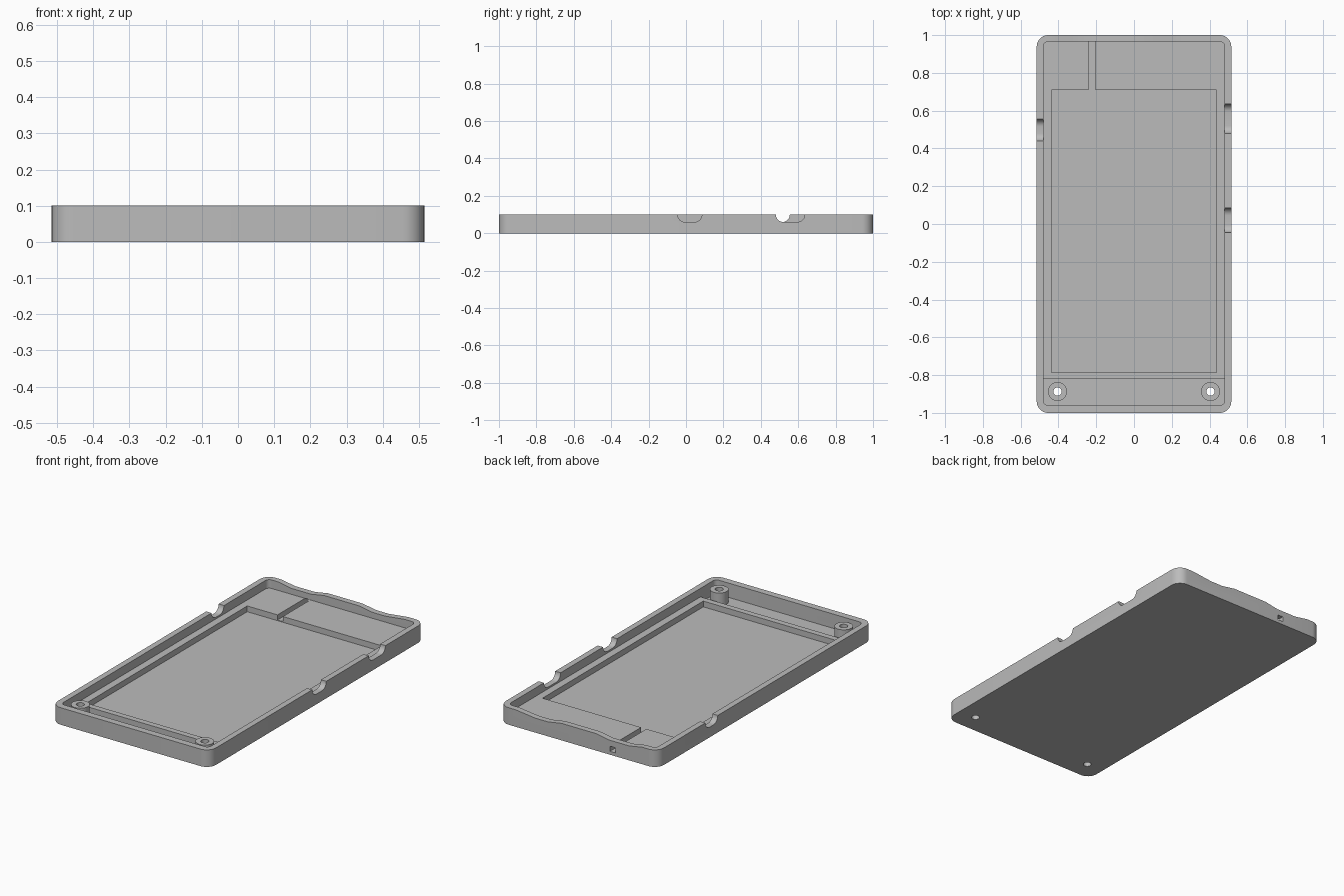
import bpy, bmesh
from math import pi, cos, sin
from mathutils import Vector

if "Cube" in bpy.data.objects:
    bpy.data.objects.remove(bpy.data.objects["Cube"])

grey = bpy.data.materials.new("plain grey")
grey.use_nodes = True
COLOUR = (0.5, 0.5, 0.5, 1)
grey.diffuse_color = COLOUR
grey.node_tree.nodes["Principled BSDF"].inputs["Base Color"].default_value = COLOUR


def prism(name, points, direction):
    """Extrude a closed outline of 3D points along a direction."""
    bm = bmesh.new()
    face = bm.faces.new([bm.verts.new(p) for p in points])
    top = bmesh.ops.extrude_face_region(bm, geom=[face])["geom"]
    moved = [v for v in top if isinstance(v, bmesh.types.BMVert)]
    bmesh.ops.translate(bm, verts=moved, vec=Vector(direction))
    bmesh.ops.recalc_face_normals(bm, faces=bm.faces)
    mesh = bpy.data.meshes.new(name)
    bm.to_mesh(mesh)
    bm.free()
    mesh.materials.append(grey)
    obj = bpy.data.objects.new(name, mesh)
    bpy.context.collection.objects.link(obj)
    return obj


def slab(name, x0, x1, y0, y1, z0, z1, r=0.0):
    """Box with optionally rounded vertical edges."""
    pts = []
    for cx, cy, a in ((x1 - r, y1 - r, 0), (x0 + r, y1 - r, 1),
                      (x0 + r, y0 + r, 2), (x1 - r, y0 + r, 3)):
        steps = 8 if r else 0
        for i in range(steps + 1):
            t = (a + i / max(steps, 1)) * pi / 2
            pts.append((cx + r * cos(t), cy + r * sin(t), z0))
    return prism(name, pts, (0, 0, z1 - z0))


def cylinder(name, x, y, r, z0, z1, n=32):
    ring = [(x + r * cos(2 * pi * i / n), y + r * sin(2 * pi * i / n), z0) for i in range(n)]
    return prism(name, ring, (0, 0, z1 - z0))


def combine(target, tool, operation):
    mod = target.modifiers.new(tool.name, 'BOOLEAN')
    mod.operation, mod.object, mod.solver = operation, tool, 'EXACT'
    bpy.context.view_layer.objects.active = target
    bpy.ops.object.modifier_apply(modifier=mod.name)
    bpy.data.objects.remove(tool)


def cut(tool):
    combine(tray, tool, 'DIFFERENCE')


TOP, SHELF, FLOOR = 0.1, 0.05, 0.016
ABOVE = 0.2

# Outer shell, hollowed to the shelf
tray = slab("case_tray", -0.515, 0.515, -1, 1, 0, TOP, 0.06)
cut(slab("cavity", -0.48, 0.48, -0.96, 0.965, SHELF, ABOVE, 0.025))

# Large pocket, front trough, cable channel and its outlet
cut(slab("pocket", -0.437, 0.437, -0.785, 0.71, FLOOR, ABOVE))
trough = slab("trough", -0.48, 0.48, -0.96, -0.82, FLOOR, ABOVE)
corner_keep = slab("trough_limit", -0.48, 0.48, -0.96, 0, 0, 1, 0.025)
combine(trough, corner_keep, 'INTERSECT')
cut(trough)
cut(slab("channel", -0.24, -0.205, 0.7, 0.965, 0.02, 0.06))
cut(slab("outlet", -0.24, -0.205, 0.95, 1.1, 0.02, SHELF))

# Screw bosses with through holes
for x in (-0.405, 0.405):
    combine(tray, cylinder("screw_boss", x, -0.887, 0.05, 0.008, 0.09), 'UNION')
    cut(cylinder("screw_hole", x, -0.887, 0.022, -0.1, ABOVE))


# Round-bottomed notches in the long walls
def side_notch(side, y0, y1, r=0.04):
    pts = [(y0, ABOVE), (y0, TOP)]
    pts += [(y0 + r - r * cos(t), TOP - r * sin(t)) for t in (pi / 16 * i for i in range(1, 9))]
    pts += [(y1 - r + r * sin(t), TOP - r * cos(t)) for t in (pi / 16 * i for i in range(0, 8))]
    pts += [(y1, TOP), (y1, ABOVE)]
    cut(prism("side_notch", [(side * 0.47, y, z) for y, z in pts], (side * 0.1, 0, 0)))


side_notch(-1, 0.44, 0.555)
side_notch(1, 0.48, 0.635)
side_notch(1, -0.045, 0.085)

# Shallow sloped dips in the back wall
for a, b, c, d in ((-0.415, -0.33, -0.2, -0.115), (0.11, 0.2, 0.28, 0.41)):
    low = TOP - 0.015
    outline = [(a, ABOVE), (a, TOP), (b, low), (c, low), (d, TOP), (d, ABOVE)]
    cut(prism("back_dip", [(x, 0.955, z) for x, z in outline], (0, 0.1, 0)))

# Smooth curved walls, keep edges sharp
bpy.ops.object.select_all(action='DESELECT')
tray.select_set(True)
bpy.context.view_layer.objects.active = tray
bpy.ops.object.shade_smooth_by_angle(angle=pi / 6)
